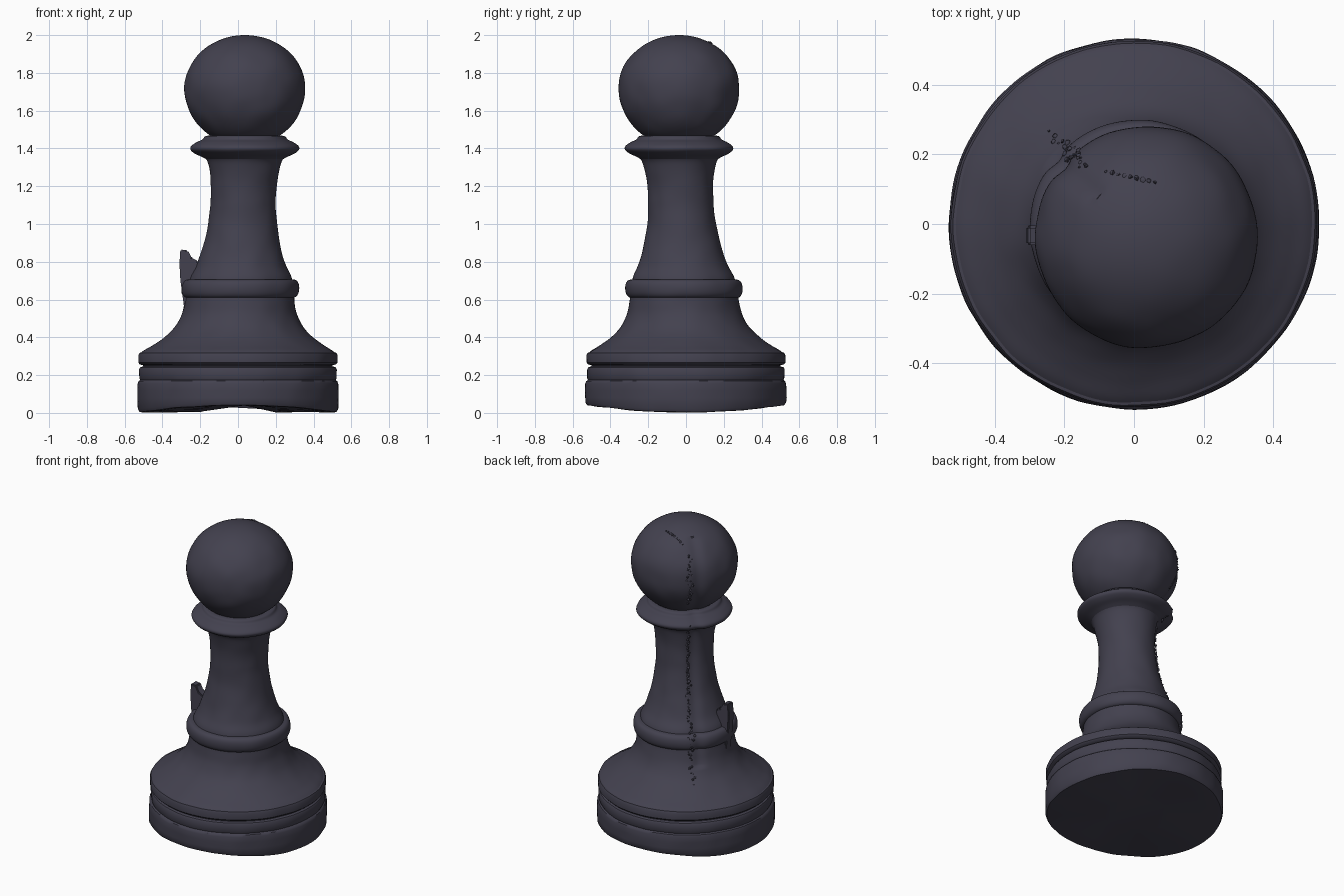
import bpy, bmesh, math, random
from mathutils import Vector, noise

if "Cube" in bpy.data.objects:
    bpy.data.objects.remove(bpy.data.objects["Cube"])

random.seed(4)
SEG = 144
SEAM = math.radians(131)          # direction of the rough seam at the back left

mat = bpy.data.materials.new("dark slate")
mat.diffuse_color = (0.056, 0.053, 0.078, 1)
mat.use_nodes = True
mat.node_tree.nodes["Principled BSDF"].inputs["Base Color"].default_value = mat.diffuse_color


def lean(z):
    """The pawn leans slightly to +x, -y as it rises."""
    o = 0.037 * min(1, max(0, (z - 0.3) / 1.1))
    return o, -o


def finish(name, bm, angle=35):
    bmesh.ops.recalc_face_normals(bm, faces=bm.faces)
    me = bpy.data.meshes.new(name)
    bm.to_mesh(me)
    bm.free()
    ob = bpy.data.objects.new(name, me)
    bpy.context.collection.objects.link(ob)
    me.materials.append(mat)
    bpy.ops.object.select_all(action='DESELECT')
    ob.select_set(True)
    bpy.context.view_layer.objects.active = ob
    bpy.ops.object.shade_smooth_by_angle(angle=math.radians(angle))
    return ob


def curve(pts, n=6):
    """Smooth Catmull-Rom curve through (radius, height) points."""
    out = []
    p = [pts[0]] + pts + [pts[-1]]
    for i in range(1, len(p) - 2):
        a, b, c, d = (Vector(q) for q in p[i - 1:i + 3])
        for k in range(n):
            t = k / n
            out.append(tuple(0.5 * (2 * b + (c - a) * t + (2 * a - 5 * b + 4 * c - d) * t * t
                                    + (3 * b - a - 3 * c + d) * t ** 3)))
    return out + [pts[-1]]


def surface(r, z, a, rough):
    """Point on a worn turned surface, with the shallow dent beside the seam."""
    cx, cy = lean(z)
    p = Vector((r * math.cos(a), r * math.sin(a), z))
    rr = r + rough * noise.noise(p * 9)
    if 0.5 < z < 1.95 and r > 0.1:
        d = (a - SEAM - math.radians(9)) * r / 0.035
        rr -= 0.013 * math.exp(-d * d)
    return Vector((cx + rr * math.cos(a), cy + rr * math.sin(a), z))


def lathe(name, profile, rough=0.004, shape=None):
    bm = bmesh.new()
    rings = []
    for r, z in profile:
        ring = []
        for i in range(SEG):
            a = 2 * math.pi * i / SEG
            v = surface(r, z, a, rough)
            if shape:
                v = shape(v, a)
            ring.append(bm.verts.new(v))
        rings.append(ring)
    for lo, hi in zip(rings, rings[1:]):
        for i in range(SEG):
            j = (i + 1) % SEG
            bm.faces.new((lo[i], lo[j], hi[j], hi[i]))
    bm.faces.new(rings[0][::-1])
    bm.faces.new(rings[-1])
    return finish(name, bm)


# Base: uneven underside, low at the sides and raised at front and back
def uneven(v, a):
    if v.z < 0.07:
        v.z += 0.037 * math.sin(a) ** 2 + 0.004 * noise.noise(v * 6)
        v.z = max(v.z, 0)
    return v


lathe("base", [(0.2, 0.004), (0.4, 0.004), (0.5, 0.002), (0.522, 0.004), (0.531, 0.02),
               (0.533, 0.08), (0.533, 0.12), (0.532, 0.155), (0.527, 0.168), (0.518, 0.174),
               (0.522, 0.182), (0.523, 0.23), (0.517, 0.241), (0.502, 0.246), (0.5, 0.252),
               (0.518, 0.257), (0.526, 0.266), (0.527, 0.305), (0.521, 0.318), (0.49, 0.325),
               (0.3, 0.33)], 0.004, uneven)

# Flared foot
lathe("foot", curve([(0.515, 0.318), (0.495, 0.333), (0.45, 0.36), (0.395, 0.4), (0.34, 0.455),
                     (0.305, 0.52), (0.29, 0.59), (0.284, 0.65)]))

# Rounded ring above the foot
lathe("lower_ring", curve([(0.25, 0.607), (0.288, 0.61), (0.306, 0.628), (0.311, 0.66),
                           (0.304, 0.69), (0.285, 0.705), (0.24, 0.708)], 5))

# Waisted stem
lathe("stem", curve([(0.275, 0.69), (0.265, 0.725), (0.238, 0.78), (0.212, 0.86), (0.19, 0.95),
                     (0.176, 1.05), (0.173, 1.13), (0.176, 1.22), (0.188, 1.3), (0.205, 1.345),
                     (0.24, 1.375)]))

# Collar under the head
lathe("collar", curve([(0.19, 1.335), (0.225, 1.355), (0.262, 1.372), (0.286, 1.392),
                       (0.284, 1.412), (0.255, 1.433), (0.226, 1.447), (0.21, 1.465),
                       (0.17, 1.47)], 5))

# Head: rounder below, slightly flattened above
head = []
for k in range(49):
    t = -math.pi / 2 + 0.6 + k * (math.pi - 0.61) / 48
    head.append((0.32 * math.cos(t), 1.72 + (0.31 if t < 0 else 0.28) * math.sin(t)))
lathe("head", head, 0.005)

# Thin flake standing out on the left
flake = [(-0.305, 0.865), (-0.265, 0.86), (-0.245, 0.82), (-0.212, 0.805), (-0.215, 0.76),
         (-0.235, 0.66), (-0.25, 0.57), (-0.28, 0.49), (-0.288, 0.58), (-0.305, 0.7), (-0.31, 0.79)]
bm = bmesh.new()
face = bm.faces.new([bm.verts.new((x, -0.06, z)) for x, z in flake])
ext = bmesh.ops.extrude_face_region(bm, geom=[face])["geom"]
bmesh.ops.translate(bm, vec=(0, 0.055, 0), verts=[g for g in ext if isinstance(g, bmesh.types.BMVert)])
bmesh.ops.bevel(bm, geom=bm.edges[:], offset=0.006, segments=2, affect='EDGES')
finish("side_flake", bm, 50)


# Rough crumbs along the seam
def radius_at(z):
    if z > 1.48:
        return 0.32 * math.sqrt(max(0, 1 - ((z - 1.72) / (0.31 if z < 1.72 else 0.28)) ** 2))
    table = [(0.4, 0.395), (0.455, 0.34), (0.52, 0.305), (0.6, 0.289), (0.62, 0.305), (0.69, 0.304),
             (0.72, 0.265), (0.78, 0.238), (0.86, 0.212), (0.95, 0.19), (1.05, 0.176), (1.22, 0.176),
             (1.3, 0.188), (1.37, 0.255), (1.41, 0.285), (1.48, 0.2)]
    for (z0, r0), (z1, r1) in zip(table, table[1:]):
        if z0 <= z <= z1:
            return r0 + (r1 - r0) * (z - z0) / (z1 - z0)
    return 0.2


def crumb(bm, p, s):
    out = bmesh.ops.create_icosphere(bm, subdivisions=1, radius=s)
    for v in out["verts"]:
        v.co = v.co * random.uniform(0.7, 1.2) + p


bm = bmesh.new()
for z0, z1, n in [(0.42, 0.52, 7), (0.55, 1.3, 75), (1.33, 1.42, 12), (1.55, 1.88, 28)]:
    for k in range(n):
        z = z0 + (z1 - z0) * (k + random.random()) / n
        a = SEAM + random.gauss(0, 0.03)
        r = radius_at(z) - 0.003
        cx, cy = lean(z)
        crumb(bm, Vector((cx + r * math.cos(a), cy + r * math.sin(a), z)), random.uniform(0.004, 0.010))
# Crumbs bending over the top of the head
for k in range(9):
    t = k / 8
    x, y = -0.08 + 0.14 * t, 0.15 - 0.03 * t
    q = math.hypot(x - 0.037, y + 0.037) / 0.32
    crumb(bm, Vector((x, y, 1.718 + 0.28 * math.sqrt(1 - q * q))), random.uniform(0.005, 0.010))
finish("seam_crumbs", bm, 50)
